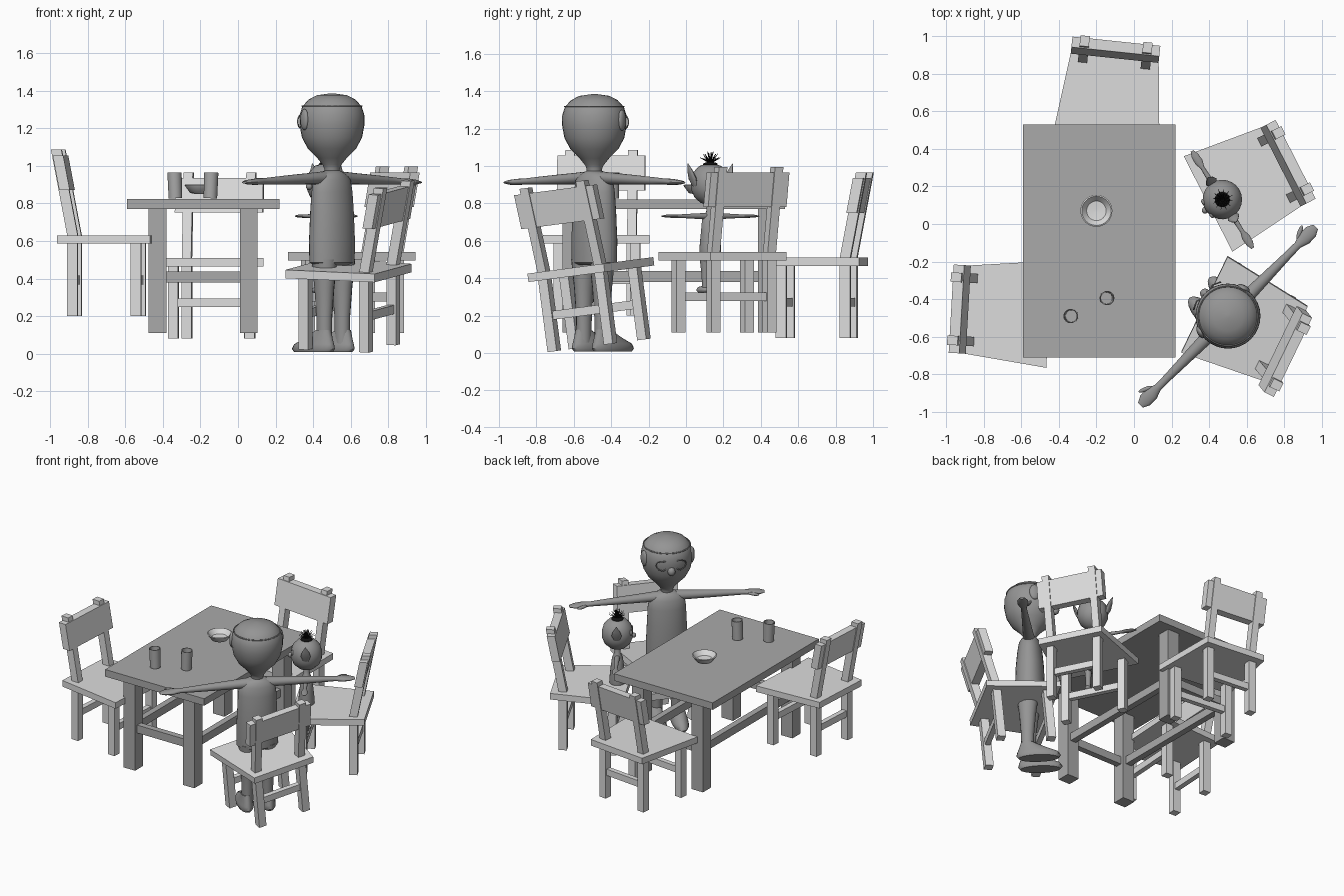
import bpy, bmesh, math, random
from mathutils import Matrix, Vector

if "Cube" in bpy.data.objects:
    bpy.data.objects.remove(bpy.data.objects["Cube"])

random.seed(3)
R, T = Matrix.Rotation, Matrix.Translation
rad = math.radians


def material(name, r, g, b):
    m = bpy.data.materials.new(name)
    m.diffuse_color = (r, g, b, 1)
    m.use_nodes = True
    m.node_tree.nodes["Principled BSDF"].inputs["Base Color"].default_value = m.diffuse_color
    return m


CHAIR = material("pale grey", 0.72, 0.72, 0.72)
TABLE = material("mid grey", 0.40, 0.40, 0.40)
FIGURE = material("figure grey", 0.30, 0.30, 0.30)
BLACK = material("black", 0.005, 0.005, 0.005)


def finish(name, bm, mat, mtx=Matrix(), smooth=False):
    bm.transform(mtx)
    bmesh.ops.recalc_face_normals(bm, faces=bm.faces[:])
    me = bpy.data.meshes.new(name)
    bm.to_mesh(me)
    bm.free()
    me.materials.append(mat)
    ob = bpy.data.objects.new(name, me)
    bpy.context.collection.objects.link(ob)
    if smooth:
        bpy.ops.object.select_all(action='DESELECT')
        ob.select_set(True)
        bpy.context.view_layer.objects.active = ob
        bpy.ops.object.shade_smooth_by_angle(angle=rad(45))
    return ob


def box(name, x, y, z, mat, mtx=Matrix()):
    """Box from three (min, max) ranges."""
    bm = bmesh.new()
    bmesh.ops.create_cube(bm, size=1)
    for v in bm.verts:
        v.co = [r[0] + (c + 0.5) * (r[1] - r[0]) for r, c in zip((x, y, z), v.co)]
    return finish(name, bm, mat, mtx)


def loft(name, rings, mat, mtx=Matrix(), n=24, cap=True, smooth=True):
    """Stack of ellipses (z, rx, ry, y offset) joined along z."""
    bm = bmesh.new()
    loops = []
    for z, rx, ry, oy in rings:
        loops.append([bm.verts.new((rx * math.cos(2 * math.pi * i / n),
                                    oy + ry * math.sin(2 * math.pi * i / n), z)) for i in range(n)])
    for a, b in zip(loops, loops[1:]):
        for i in range(n):
            bm.faces.new((a[i], a[(i + 1) % n], b[(i + 1) % n], b[i]))
    if cap:
        bm.faces.new(loops[0])
        bm.faces.new(loops[-1])
    return finish(name, bm, mat, mtx, smooth)


def lathe(name, profile, mat, mtx=Matrix(), n=24):
    return loft(name, [(z, r, r, 0) for r, z in profile], mat, mtx, n)


def ball(name, loc, size, mat, mtx=Matrix(), rot=Matrix()):
    bm = bmesh.new()
    bmesh.ops.create_uvsphere(bm, u_segments=20, v_segments=12, radius=1)
    return finish(name, bm, mat, mtx @ T(loc) @ rot @ Matrix.Diagonal((*size, 1)), True)


def ring(name, pts, r, mat, mtx=Matrix()):
    """Closed thin wire through points."""
    cu = bpy.data.curves.new(name, 'CURVE')
    cu.dimensions, cu.bevel_depth, cu.bevel_resolution = '3D', r, 1
    s = cu.splines.new('POLY')
    s.points.add(len(pts) - 1)
    for p, q in zip(s.points, pts):
        p.co = (*(mtx @ Vector(q)), 1)
    s.use_cyclic_u = True
    cu.materials.append(mat)
    bpy.context.collection.objects.link(bpy.data.objects.new(name, cu))


# Table: top, legs, stretchers
box("table_top", (-0.59, 0.22), (-0.71, 0.53), (0.77, 0.822), TABLE)
for x in (-0.475, 0.01):
    for y in (-0.66, 0.385):
        box("table_leg", (x, x + 0.095), (y, y + 0.095), (0.11, 0.77), TABLE)
    box("table_long_stretcher", (x + 0.025, x + 0.07), (-0.57, 0.39), (0.38, 0.438), TABLE)
for y in (-0.635, 0.41):
    box("table_short_stretcher", (-0.39, 0.02), (y, y + 0.045), (0.38, 0.438), TABLE)

# Tableware
lathe("bowl", [(0.03, 0.85), (0.055, 0.855), (0.085, 0.897), (0.078, 0.9), (0.052, 0.868), (0.01, 0.864)],
      CHAIR, T((-0.2, 0.07, 0)), 32)
for x, y, tilt in ((-0.333, -0.49, -2), (-0.147, -0.394, 2)):
    lathe("cup", [(0.036, 0), (0.038, 0.137), (0.033, 0.137), (0.031, 0.01)],
          TABLE, T((x, y, 0.827)) @ R(rad(tilt), 4, 'Y'))


def chair(mtx):
    """Chair facing local +x, centred on its seat, feet at z = 0."""
    bm = bmesh.new()
    low = [bm.verts.new(p + (0.385,)) for p in
           ((-0.25, -0.228), (0.25, -0.285), (0.25, 0.285), (-0.25, 0.228))]
    face = bm.faces.new(low)
    top = bmesh.ops.extrude_face_region(bm, geom=[face])["geom"]
    bmesh.ops.translate(bm, verts=[v for v in top if isinstance(v, bmesh.types.BMVert)], vec=(0, 0, 0.045))
    finish("chair_seat", bm, CHAIR, mtx)
    lean = Matrix.Shear('XY', 4, (-0.19, 0))
    back = mtx @ T((-0.17, 0, 0.43)) @ lean
    for s in (-1, 1):
        for x, y, nm in ((-0.17, 0.168, "back_leg"), (0.17, 0.205, "front_leg")):
            box(nm, (x - 0.028, x + 0.028), (s * y - 0.027, s * y + 0.027), (0, 0.386), CHAIR, mtx)
        box("back_post", (-0.028, 0.028), (s * 0.168 - 0.025, s * 0.168 + 0.025), (-0.002, 0.455), CHAIR, back)
    box("back_slat", (-0.022, 0.034), (-0.235, 0.235), (0.24, 0.425), CHAIR, back)
    for x, w in ((-0.17, 0.145), (0.17, 0.18)):
        box("chair_stretcher", (x - 0.018, x + 0.018), (-w, w), (0.168, 0.215), CHAIR, mtx)


chair(T((-0.70, -0.466, 0.20)) @ R(rad(-3.3), 4, 'Z'))
chair(T((0.617, 0.22, 0.11)) @ R(rad(207), 4, 'Z'))
chair(T((-0.122, 0.701, 0.08)) @ R(rad(264), 4, 'Z'))
chair(T((0.60, -0.481, 0.039)) @ R(rad(7.5), 4, 'X') @ R(rad(154.4), 4, 'Z'))

# Large figure, faces local +y
M = T((0.50, -0.49, 0)) @ R(rad(45.5), 4, 'Z')
lathe("head", [(0.041, 0.93), (0.041, 0.985), (0.05, 1.005), (0.078, 1.04), (0.128, 1.09), (0.16, 1.15),
               (0.173, 1.22), (0.172, 1.27), (0.158, 1.315), (0.125, 1.352), (0.08, 1.375), (0.01, 1.385)],
      FIGURE, M, 32)
loft("torso", [(0.47, 0.11, 0.08, 0), (0.485, 0.14, 0.098, 0), (0.6, 0.142, 0.1, 0), (0.75, 0.135, 0.095, 0),
               (0.86, 0.13, 0.085, 0), (0.925, 0.12, 0.075, 0), (0.955, 0.09, 0.06, 0), (0.975, 0.04, 0.04, 0)],
     FIGURE, M, 28)
ARM = [(0.06, 0.035, 0.042, 0), (0.15, 0.031, 0.036, 0), (0.3, 0.026, 0.029, 0), (0.45, 0.02, 0.022, 0),
       (0.53, 0.016, 0.02, 0), (0.58, 0.017, 0.037, 0), (0.63, 0.013, 0.036, 0), (0.665, 0.006, 0.018, 0)]
for s in (-1, 1):
    arm = M @ T((0, 0, 0.938)) @ R(rad(s * 92.3), 4, 'Y')
    loft("arm", ARM, FIGURE, arm, 16)
    ball("thumb", (0, 0.04, 0.585), (0.011, 0.012, 0.04), FIGURE, arm, R(rad(-25), 4, 'X'))
    loft("trouser_leg", [(0.05, 0.038, 0.042, 0), (0.2, 0.04, 0.044, 0), (0.35, 0.05, 0.056, 0),
                         (0.5, 0.062, 0.075, 0)], FIGURE, M @ T((s * 0.068, -0.01, 0)), 16)
    # shoe runs along +y, with a rounded toe and flat sole
    loft("shoe", [(0.008, 0.05, 0.135, 0.07), (0.025, 0.058, 0.15, 0.07), (0.05, 0.054, 0.14, 0.065),
                  (0.08, 0.046, 0.1, 0.035), (0.125, 0.038, 0.045, -0.005)],
         FIGURE, M @ T((s * 0.075, -0.005, 0)), 20)
    ball("ear", (s * 0.163, 0.045, 1.245), (0.018, 0.036, 0.056), FIGURE, M, R(rad(s * 20), 4, 'Z'))
    ring("spectacle_rim", [(s * 0.06 + 0.042 * math.cos(a), 0.175 - 0.02 * abs(math.cos(a)),
                            1.235 + 0.034 * math.sin(a)) for a in (i * math.pi / 8 for i in range(16))],
         0.004, FIGURE, M)
ball("nose", (0, 0.172, 1.19), (0.026, 0.026, 0.03), FIGURE, M)
ring("hair_line", [(0.158 * math.cos(a), 0.158 * math.sin(a), 1.318) for a in
                   (i * math.pi / 20 for i in range(40))], 0.004, FIGURE, M)

# Small figure, faces local +y
B = T((0.47, 0.13, 0)) @ R(rad(122), 4, 'Z')
loft("small_head", [(0.79, 0.02, 0.02, 0), (0.805, 0.055, 0.055, 0), (0.835, 0.085, 0.088, 0), (0.875, 0.102, 0.104, 0),
                    (0.92, 0.105, 0.105, 0), (0.965, 0.092, 0.092, 0), (1.0, 0.06, 0.06, 0), (1.016, 0.01, 0.01, 0)],
     FIGURE, B)
loft("small_torso", [(0.46, 0.035, 0.03, 0), (0.49, 0.058, 0.05, 0), (0.56, 0.06, 0.055, 0), (0.65, 0.052, 0.046, 0),
                     (0.725, 0.046, 0.036, 0), (0.755, 0.022, 0.022, 0), (0.8, 0.02, 0.02, 0)], FIGURE, B, 20)
ball("small_nose", (0, 0.106, 0.89), (0.018, 0.02, 0.018), FIGURE, B)
for s in (-1, 1):
    arm = B @ T((0, 0, 0.732)) @ R(rad(s * 90), 4, 'Y')
    loft("small_arm", [(0.03, 0.017, 0.018, 0), (0.12, 0.013, 0.014, 0), (0.2, 0.009, 0.011, 0),
                       (0.235, 0.009, 0.022, 0), (0.275, 0.008, 0.02, 0), (0.305, 0.003, 0.008, 0)], FIGURE, arm, 12)
    loft("small_leg", [(0.34, 0.016, 0.016, 0), (0.42, 0.02, 0.02, 0), (0.5, 0.028, 0.032, 0)],
         FIGURE, B @ T((s * 0.032, 0, 0)), 12)
    ball("small_foot", (s * 0.035, 0.022, 0.338), (0.024, 0.048, 0.02), FIGURE, B)
    # pointed ear
    loft("small_ear", [(0, 0.01, 0.02, 0), (0.04, 0.014, 0.034, 0), (0.08, 0.011, 0.024, 0), (0.125, 0.001, 0.002, 0)],
         FIGURE, B @ T((s * 0.098, 0, 0.895)) @ R(rad(s * 20), 4, 'Y'), 12)
    ball("small_eye", (s * 0.04, 0.093, 0.925), (0.018, 0.01, 0.02), FIGURE, B)

# Spiky hair tuft
ball("hair_base", (0, 0, 1.008), (0.04, 0.04, 0.014), BLACK, B)
for i in range(36):
    tilt, turn = rad((15, 40, 62)[i % 3]), i * math.pi / 18
    length = random.uniform(0.055, 0.068)
    loft("hair_spike", [(0, 0.004, 0.004, 0), (length, 0.001, 0.001, 0)], BLACK,
         B @ T((0, 0, 1.015)) @ R(turn, 4, 'Z') @ R(tilt, 4, 'Y'), 5, smooth=False)
